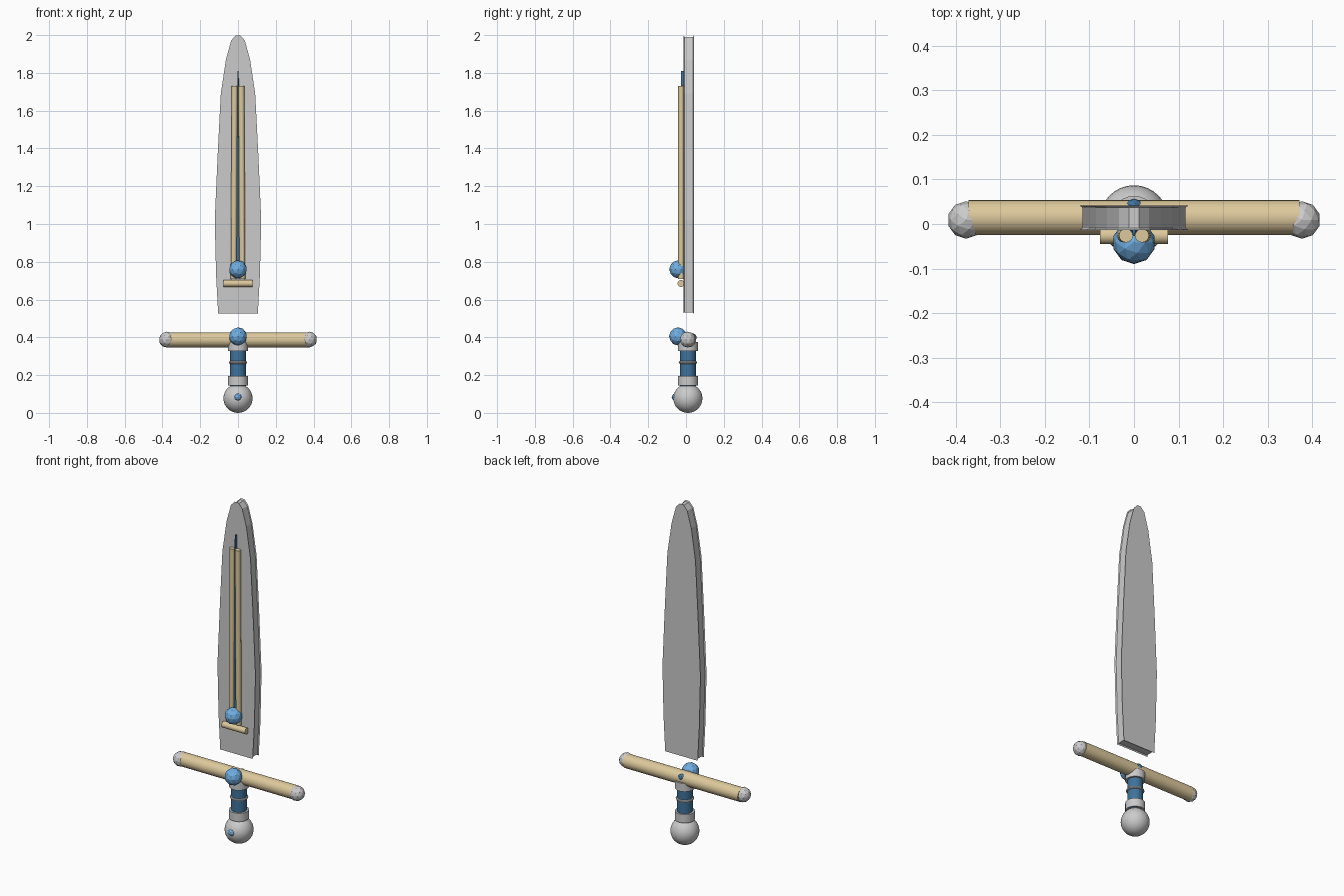
import bpy, bmesh, math
from mathutils import Vector

if "Cube" in bpy.data.objects:
    bpy.data.objects.remove(bpy.data.objects["Cube"])


def material(name, rgb):
    m = bpy.data.materials.new(name)
    m.diffuse_color = (*rgb, 1)
    m.use_nodes = True
    m.node_tree.nodes["Principled BSDF"].inputs["Base Color"].default_value = m.diffuse_color
    return m


GOLD = material("pale_gold", (0.72, 0.58, 0.33))
GEM = material("light_blue", (0.16, 0.42, 0.75))
BLUE = material("deep_blue", (0.05, 0.17, 0.33))


def finish(ob, name, mat=None, smooth=False):
    ob.name = name
    if mat:
        ob.data.materials.append(mat)
    if smooth:
        bpy.ops.object.shade_smooth_by_angle(angle=math.radians(35))
    return ob


def rod(name, a, b, r, mat=None, sides=20):
    a, b = Vector(a), Vector(b)
    d = b - a
    bpy.ops.mesh.primitive_cylinder_add(vertices=sides, radius=r, depth=d.length, location=(a + b) / 2,
                                        rotation=d.to_track_quat('Z', 'Y').to_euler())
    return finish(bpy.context.object, name, mat, True)


def ball(name, loc, r, mat=None):
    bpy.ops.mesh.primitive_ico_sphere_add(subdivisions=2, radius=r, location=loc)
    return finish(bpy.context.object, name, mat)


def loft(name, sections, mat=None):
    """Join closed loops of points, with caps on the first and last."""
    bm = bmesh.new()
    loops = [[bm.verts.new(p) for p in s] for s in sections]
    n = len(loops[0])
    for u, v in zip(loops, loops[1:]):
        for i in range(n):
            j = (i + 1) % n
            bm.faces.new((u[i], u[j], v[j], v[i]))
    bm.faces.new(loops[0])
    bm.faces.new(loops[-1])
    bmesh.ops.recalc_face_normals(bm, faces=bm.faces)
    me = bpy.data.meshes.new(name)
    bm.to_mesh(me)
    bm.free()
    ob = bpy.data.objects.new(name, me)
    bpy.context.collection.objects.link(ob)
    return finish(ob, name, mat)


Y = 0.01  # hilt axis

# Blade: leaf outline with a shallow groove along its edge
half = [(0.105, 0.525), (0.116, 0.73), (0.123, 1.02), (0.107, 1.38), (0.091, 1.69),
        (0.064, 1.87), (0.036, 1.972), (0.012, 1.998)]
outline = half + [(-x, z) for x, z in reversed(half)]


def blade_section(y, inset):
    return [(x * (1 - inset / 0.12), y, z + (inset if z < 0.6 else -inset if z > 1.9 else 0))
            for x, z in outline]


loft("blade", [blade_section(y, i) for y, i in
               ((-0.014, 0), (-0.009, 0.007), (0.037, 0.007), (0.042, 0))])

# Ornament on the blade front: two rods, blue spike, short crossbar, gem
for s, side in ((-1, "left"), (1, "right")):
    rod("blade_rod_" + side, (s * 0.023, -0.026, 0.71), (s * 0.018, -0.026, 1.73), 0.0155, GOLD, 16)
loft("blade_spike", [[(-w, -0.01, z), (w, -0.01, z), (w * 0.5, -0.027, z), (-w * 0.5, -0.027, z)]
                     for w, z in ((0.016, 0.74), (0.004, 1.81))], BLUE)
rod("blade_crossbar", (-0.076, -0.027, 0.685), (0.076, -0.027, 0.685), 0.018, GOLD)
ball("blade_gem", (0, -0.041, 0.76), 0.048, GEM)

# Crossguard with end knobs and gems
rod("crossguard", (-0.372, 0.0145, 0.387), (0.372, 0.0145, 0.387), 0.0395, GOLD, 24)
for s, side in ((-1, "left"), (1, "right")):
    ball("guard_knob_" + side, (s * 0.377, 0.009, 0.388), 0.042)
ball("guard_gem", (0, -0.042, 0.405), 0.048, GEM)
ball("guard_back_gem", (0, 0.036, 0.40), 0.021, BLUE)

# Grip, collars and ring
rod("grip", (0, Y, 0.14), (0, Y, 0.38), 0.042, BLUE, 24)
rod("upper_collar", (0, Y, 0.328), (0, Y, 0.376), 0.053, None, 24)
rod("lower_collar", (0, Y, 0.145), (0, Y, 0.194), 0.053, None, 24)
bpy.ops.mesh.primitive_torus_add(major_segments=24, minor_segments=8, major_radius=0.042,
                                 minor_radius=0.007, location=(0, Y, 0.267))
finish(bpy.context.object, "grip_ring", None, True)

# Pommel
bpy.ops.mesh.primitive_uv_sphere_add(segments=32, ring_count=16, radius=0.077, location=(0, Y, 0.077))
finish(bpy.context.object, "pommel", None, True)
ball("pommel_gem", (0, -0.055, 0.083), 0.021, GEM)
